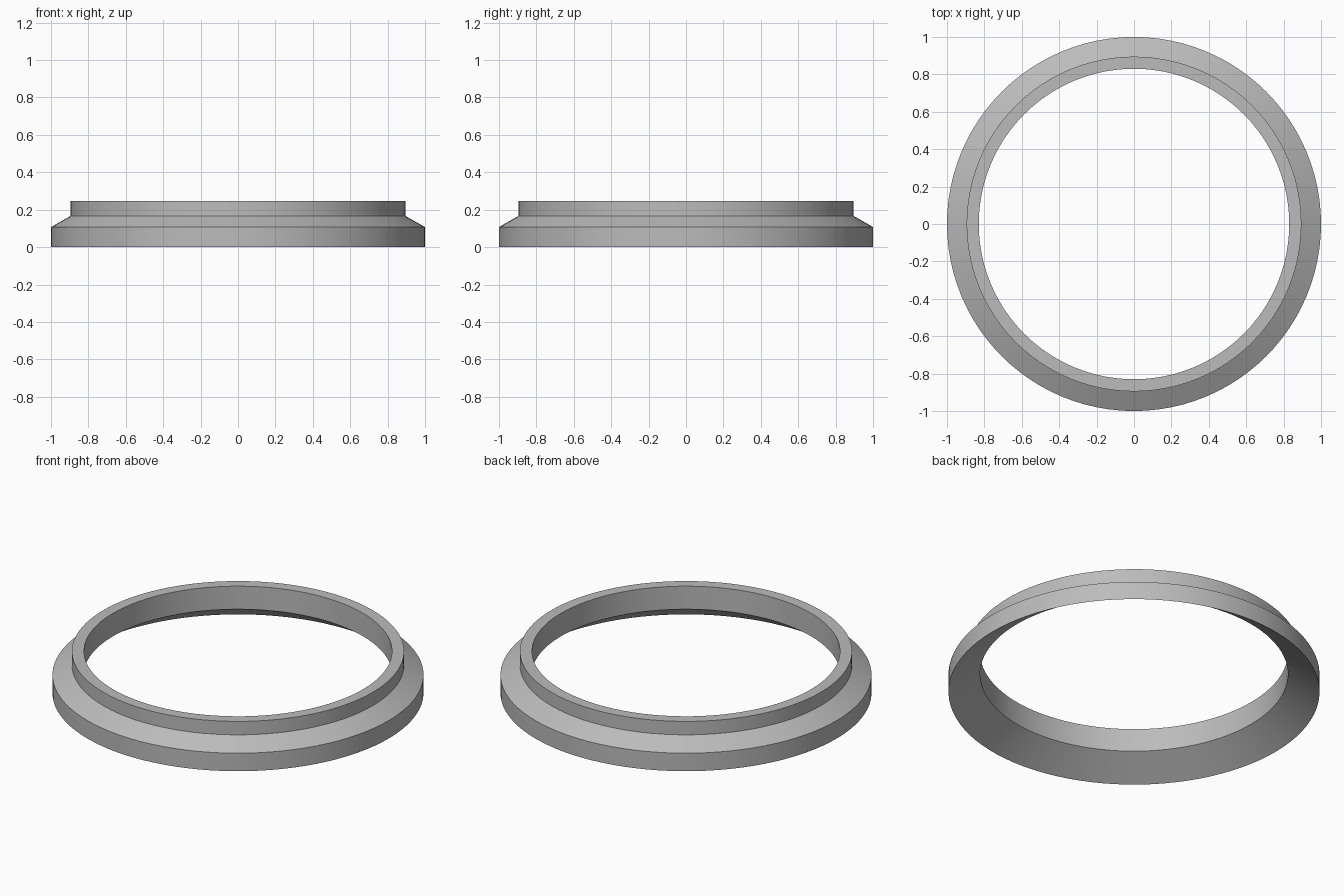
import bpy, bmesh
from math import tau, radians
from mathutils import Matrix, Vector

cube = bpy.data.objects.get("Cube")
if cube:
    bpy.data.objects.remove(cube, do_unlink=True)

SEGMENTS = 96

# Closed cross-section of the ring: (radius, height)
PROFILE = [(1, 0), (1, 0.107), (0.895, 0.167), (0.895, 0.247),
           (0.83, 0.247), (0.83, 0.11)]

# Plain grey material
grey = bpy.data.materials.new("grey")
grey.use_nodes = True
colour = (0.5, 0.5, 0.5, 1)
grey.diffuse_color = colour
grey.node_tree.nodes["Principled BSDF"].inputs["Base Color"].default_value = colour

# Stepped ring: spin the cross-section around z
bm = bmesh.new()
verts = [bm.verts.new((r, 0, z)) for r, z in PROFILE]
edges = [bm.edges.new((a, b)) for a, b in zip(verts, verts[1:] + verts[:1])]
bmesh.ops.spin(bm, geom=verts + edges, cent=(0, 0, 0), axis=(0, 0, 1),
               angle=tau, steps=SEGMENTS, use_merge=True)
bmesh.ops.remove_doubles(bm, verts=bm.verts, dist=0.0001)
bmesh.ops.recalc_face_normals(bm, faces=bm.faces)

mesh = bpy.data.meshes.new("stepped_ring")
bm.to_mesh(mesh)
bm.free()
mesh.materials.append(grey)
ring = bpy.data.objects.new("stepped_ring", mesh)
bpy.context.collection.objects.link(ring)

# Smooth round walls with crisp rims
bpy.ops.object.select_all(action="DESELECT")
ring.select_set(True)
bpy.context.view_layer.objects.active = ring
bpy.ops.object.shade_smooth_by_angle(angle=radians(20))
